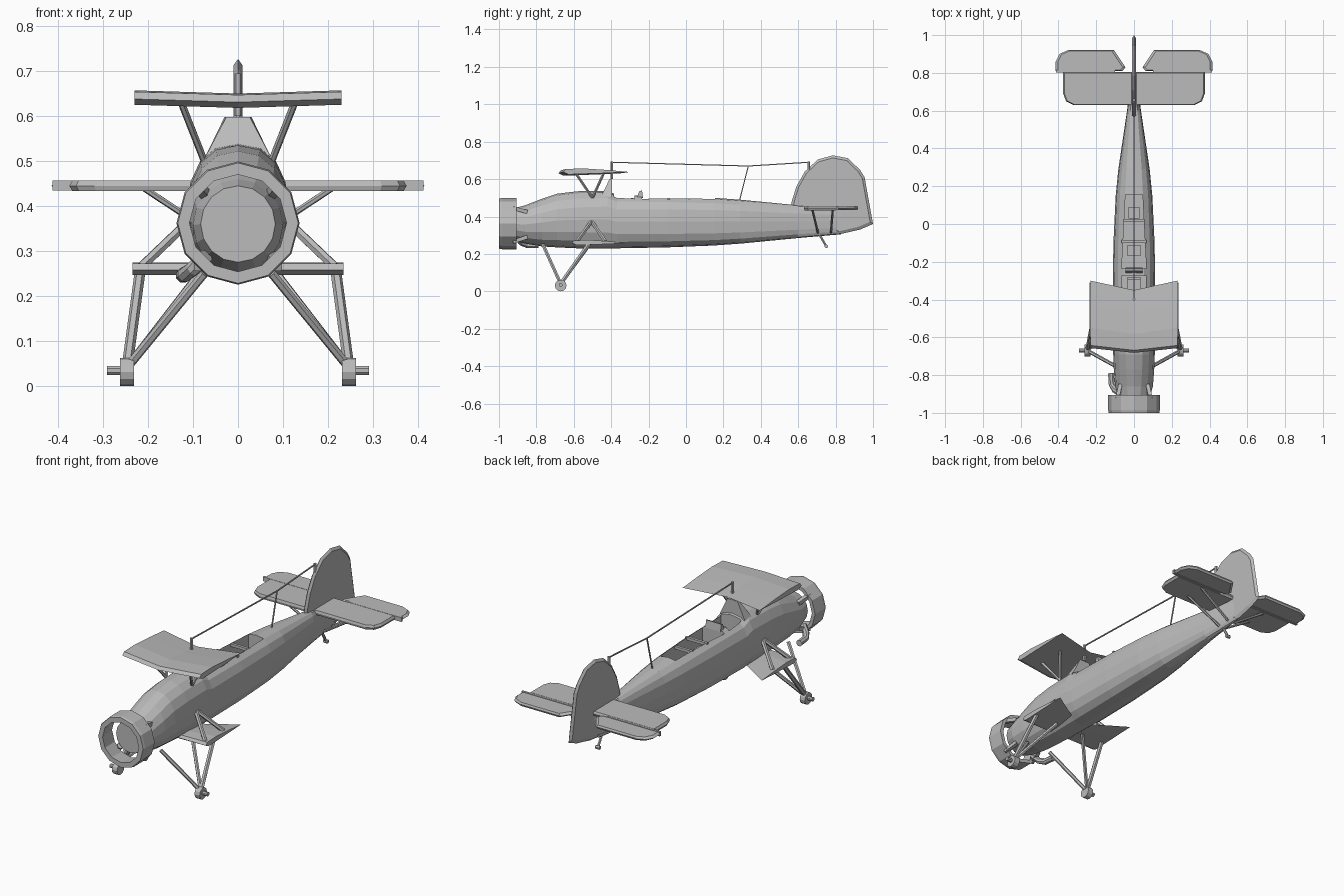
import bpy, bmesh, math
from mathutils import Vector

if "Cube" in bpy.data.objects:
    bpy.data.objects.remove(bpy.data.objects["Cube"])

grey = bpy.data.materials.new("aircraft grey")
grey.diffuse_color = (0.5, 0.5, 0.5, 1)
grey.use_nodes = True
grey.node_tree.nodes["Principled BSDF"].inputs["Base Color"].default_value = grey.diffuse_color


def loft(name, rings, mirror=False, cap=True, closed=False):
    """Skin a list of equal-length point rings; optionally mirror across x."""
    bm = bmesh.new()
    vs = [[bm.verts.new(p) for p in r] for r in rings]
    n = len(vs[0])
    pairs = list(zip(vs, vs[1:])) + ([(vs[-1], vs[0])] if closed else [])
    for a, b in pairs:
        for i in range(n):
            j = (i + 1) % n
            bm.faces.new((a[i], a[j], b[j], b[i]))
    if cap and not closed:
        bm.faces.new(vs[0])
        bm.faces.new(vs[-1])
    bmesh.ops.recalc_face_normals(bm, faces=bm.faces)
    me = bpy.data.meshes.new(name)
    bm.to_mesh(me)
    bm.free()
    me.materials.append(grey)
    ob = bpy.data.objects.new(name, me)
    bpy.context.collection.objects.link(ob)
    if mirror:
        ob.modifiers.new("mirror", 'MIRROR').use_clip = False
    return ob


def rod(name, pts, r, mirror=False, n=6):
    """Round bar following a path of points."""
    pts = [Vector(p) for p in pts]
    rings = []
    for i, p in enumerate(pts):
        d = (pts[min(i + 1, len(pts) - 1)] - pts[max(i - 1, 0)]).normalized()
        u = d.orthogonal().normalized()
        if abs(d.x) < 0.95:
            u = d.cross(Vector((1, 0, 0))).normalized()
        w = d.cross(u)
        rings.append([p + r * (math.cos(a) * u + math.sin(a) * w)
                      for a in [2 * math.pi * (k + 0.5) / n for k in range(n)]])
    return loft(name, rings, mirror)


def slab(name, outline, mid, half, put, scale, mirror=False):
    """Flat panel whose edge tapers to a ridge; put maps (u, v, depth) to 3D."""
    cu = sum(p[0] for p in outline) / len(outline)
    cv = sum(p[1] for p in outline) / len(outline)
    rings = [[put(cu + (u - cu) * s, cv + (v - cv) * s, mid + h) for u, v in outline]
             for h, s in ((-half, scale), (0, 1), (half, scale))]
    return loft(name, rings, mirror)


AIRFOIL = [(0, 0), (.04, .5), (.3, .6), (.65, .35), (1, 0), (.6, -.2), (.08, -.4)]


def wing(name, sections, mirror=False):
    """Sections: x, leading y, trailing y, z, thickness."""
    return loft(name, [[(x, a + (b - a) * t, z + h * th) for t, h in AIRFOIL]
                       for x, a, b, z, th in sections], mirror)


def box(name, lo, hi, mirror=False):
    (x0, y0, z0), (x1, y1, z1) = lo, hi
    return loft(name, [[(x0, y0, z), (x1, y0, z), (x1, y1, z), (x0, y1, z)]
                       for z in (z0, z1)], mirror)


# fuselage: rounded sections (y, half width, bottom, top, squareness)
stations = [(-.92, .083, .275, .445, 2), (-.86, .100, .255, .460, 2),
            (-.77, .107, .24, .495, 2.1), (-.69, .110, .235, .522, 2.2),
            (-.58, .112, .23, .535, 2.3), (-.42, .113, .23, .538, 2.4),
            (-.37, .113, .23, .515, 2.5), (-.1, .109, .235, .51, 2.6),
            (.15, .097, .245, .50, 2.7), (.29, .083, .255, .49, 2.7),
            (.60, .037, .285, .46, 2.7), (.83, .008, .305, .44, 2.7)]
rings = []
for y, w, b, t, e in stations:
    ring = []
    for k in range(16):
        a = 2 * math.pi * k / 16
        c, s = math.cos(a), math.sin(a)
        ring.append((math.copysign(abs(c) ** (2 / e), c) * w, y,
                     (b + t) / 2 + math.copysign(abs(s) ** (2 / e), s) * (t - b) / 2))
    rings.append(ring)
fuselage = loft("fuselage", rings)

# cockpit openings cut into the fuselage
for y0, w0, y1, w1 in ((-.385, .06, -.275, .065), (-.235, .065, .155, .045)):
    cut = loft("cockpit_cutter", [[(-w0, y0, z), (w0, y0, z), (w1, y1, z), (-w1, y1, z)]
                                  for z in (.38, .7)])
    mod = fuselage.modifiers.new("cockpit", 'BOOLEAN')
    mod.operation, mod.solver, mod.object = 'DIFFERENCE', 'EXACT', cut
    bpy.context.view_layer.objects.active = fuselage
    bpy.ops.object.modifier_apply(modifier=mod.name)
    bpy.data.objects.remove(cut)

# cockpit fittings
box("pilot_seat", (-.035, -.35, .38), (.035, -.29, .42))
box("pilot_seat_back", (-.035, -.295, .38), (.035, -.28, .50))
loft("headrest", [[(x, -.262, .50), (x, -.25, .535), (x, -.235, .54), (x, -.23, .50)]
                  for x in (-.045, .045)])
box("observer_seat", (-.035, -.17, .38), (.035, -.11, .43))
box("gunner_seat", (-.03, .03, .38), (.03, .09, .43))
box("cockpit_cross_bar", (-.065, -.10, .485), (.065, -.085, .50))
box("rear_cross_bar", (-.055, .01, .48), (.055, .025, .495))

# windscreen
loft("windscreen", [[(-.075, -.455, .505), (.075, -.455, .505), (.075, -.395, .505), (-.075, -.395, .505)],
                    [(-.026, -.41, .598), (.026, -.41, .598), (.03, -.395, .598), (-.03, -.395, .598)]])

# engine cowl ring with supports
loft("cowl_ring", [[(r * math.cos(a), y, .362 + r * math.sin(a))
                    for a in [math.pi * k / 6 for k in range(12)]]
                   for r, y in ((.108, -1), (.134, -1), (.137, -.985),
                                (.137, -.905), (.118, -.905))], closed=True)
for z0, z1, n in ((.445, .425, "upper"), (.265, .29, "lower")):
    rod(n + "_cowl_support", [(.088, -.925, z0), (.072, -.85, z1)], .014, True, 4)

# exhaust pipe
rod("exhaust_pipe", [(-.07, -.90, .29), (-.10, -.88, .26), (-.118, -.85, .248), (-.122, -.79, .246)],
    .017, n=8)

# upper wing centre section and its struts
wing("upper_wing", [(-.23, -.657, -.30, .638, .032), (0, -.682, -.35, .631, .032),
                    (.23, -.657, -.30, .638, .032)])
for y in (-.59, -.44):
    rod("upper_wing_strut", [(.075, -.50, .50), (.127, y, .632)], .008, True)

# lower wing stubs and their struts
wing("lower_wing_stub", [(.06, -.61, -.42, .258, .028), (.235, -.61, -.31, .258, .028)], True)
for y in (-.585, -.43):
    rod("stub_strut", [(.10, -.505, .375), (.215, y, .265)], .011, True)

# landing gear
rod("front_gear_leg", [(.075, -.765, .25), (.247, -.67, .04)], .010, True)
rod("inner_gear_leg", [(.085, -.515, .25), (.247, -.67, .04)], .010, True)
rod("outer_gear_leg", [(.217, -.515, .26), (.247, -.67, .04)], .012, True)
rod("wheel_hub", [(.231, -.67, .031), (.262, -.67, .031)], .031, True, 12)
rod("axle_stub", [(.255, -.67, .034), (.291, -.67, .034)], .011, True, 8)


# fin and rudder
fin = [(.56, .44), (.565, .48), (.59, .56), (.635, .64), (.705, .705), (.785, .727), (.865, .712),
       (.93, .65), (.955, .61), (1.0, .36), (.93, .33), (.82, .305), (.72, .36)]
slab("fin_and_rudder", fin, 0, .010, lambda u, v, d: (d, u, v), .93)

# tailplane, elevators and struts
flat = lambda u, v, d: (u, v, d)
slab("tailplane", [(.0, .63), (.32, .63), (.36, .65), (.375, .69), (.375, .805), (.0, .805)],
     .445, .012, flat, .95, True)
slab("elevator", [(.045, .83), (.06, .811), (.415, .811), (.415, .86), (.395, .90), (.35, .92), (.105, .92)],
     .445, .010, flat, .92, True)
box("elevator_hinge", (.10, .802, .434), (.413, .814, .457), True)
rod("front_tail_strut", [(.02, .705, .315), (.21, .675, .44)], .007, True)
rod("rear_tail_strut", [(.02, .775, .315), (.21, .785, .44)], .007, True)

# tail skid
rod("tail_skid", [(0, .71, .31), (0, .752, .237)], .007)
rod("tail_skid_foot", [(-.012, .75, .24), (.012, .75, .24)], .010)

# aerial masts and wires
rod("front_aerial_mast", [(0, -.397, .60), (0, -.397, .695)], .008)
rod("rear_aerial_mast", [(0, .657, .60), (0, .657, .695)], .008)
rod("aerial_wire", [(0, -.397, .69), (0, .333, .67), (0, .657, .69)], .004, n=4)
rod("aerial_lead", [(0, .333, .67), (0, .285, .48)], .004, n=4)
